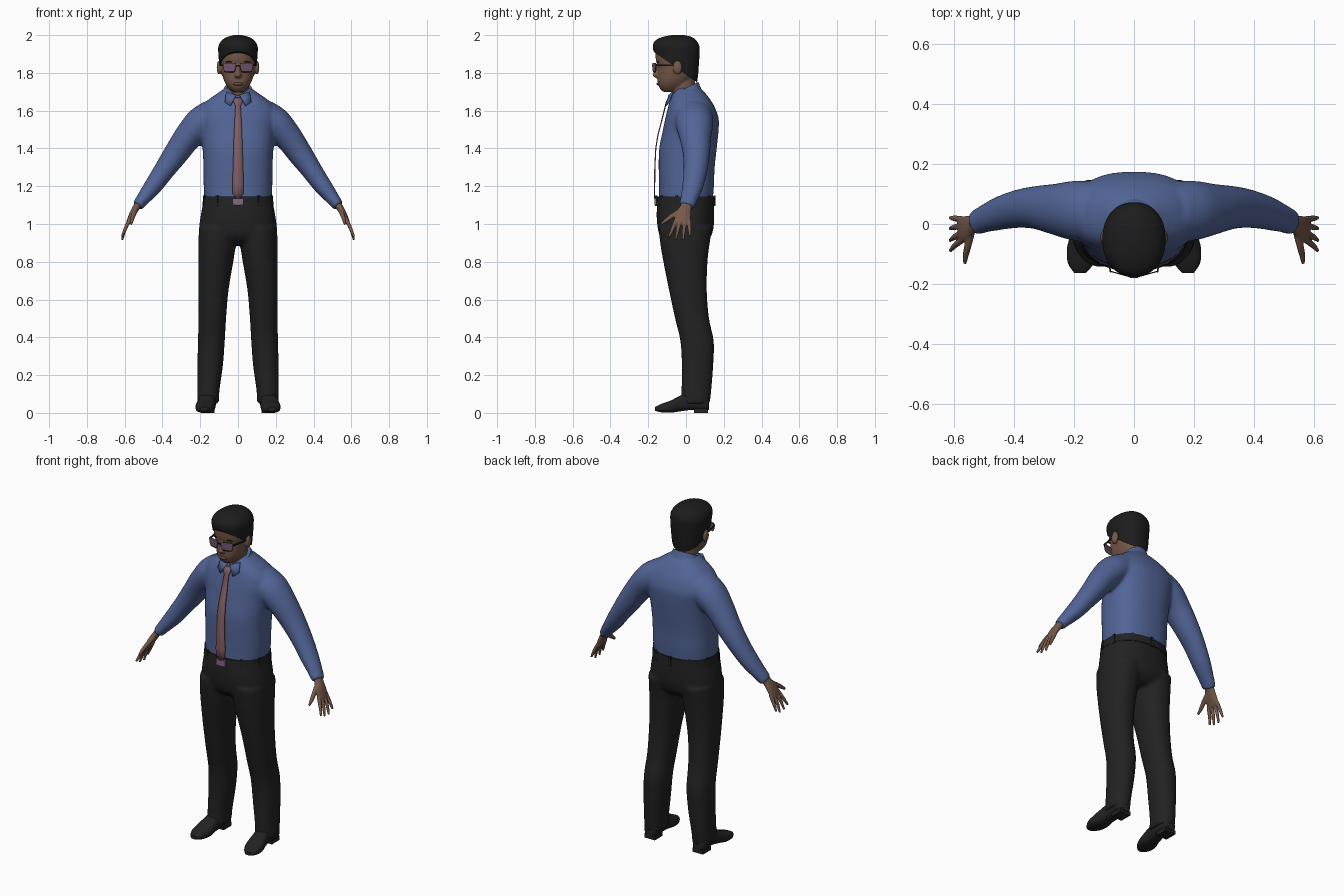
import bpy, bmesh, math
from mathutils import Vector, Matrix

cube = bpy.data.objects.get("Cube")
if cube:
    bpy.data.objects.remove(cube, do_unlink=True)


def material(name, r, g, b):
    m = bpy.data.materials.new(name)
    m.use_nodes = True
    m.diffuse_color = (r, g, b, 1)
    bsdf = next(n for n in m.node_tree.nodes if n.type == "BSDF_PRINCIPLED")
    bsdf.inputs["Base Color"].default_value = (r, g, b, 1)
    return m


BLUE = material("shirt blue", .085, .13, .31)
SKIN = material("brown skin", .18, .10, .066)
LIP = material("lip brown", .14, .065, .05)
BLACK = material("trouser black", .016, .016, .016)
HAIR = material("hair black", .012, .012, .012)
ROSE = material("tie rose", .23, .115, .13)
BUCKLE = material("buckle mauve", .23, .14, .22)
LENS = material("lens mauve", .16, .09, .15)


def catmull(rows, k=4):
    """Smoothly fill in rows of numbers."""
    out, last = [], len(rows) - 1
    for i in range(last):
        p = [rows[max(0, min(last, i + j))] for j in (-1, 0, 1, 2)]
        for s in range(k):
            t = s / k
            out.append(tuple(.5 * (2*b + (c-a)*t + (2*a-5*b+4*c-d)*t*t + (3*b-a-3*c+d)*t**3)
                             for a, b, c, d in zip(*p)))
    return out + [rows[-1]]


def loft(bm, rows, n=32, power=2.0):
    """Capped skin over rings; each row is centre, half axis u, half axis v."""
    rings = []
    for row in catmull(rows):
        c, u, v = Vector(row[:3]), Vector(row[3:6]), Vector(row[6:])
        ring = []
        for i in range(n):
            a = math.tau * (i + .5) / n
            p, q = (math.copysign(abs(w) ** (2 / power), w) for w in (math.cos(a), math.sin(a)))
            ring.append(bm.verts.new(c + u * p + v * q))
        rings.append(ring)
    for a, b in zip(rings, rings[1:]):
        for i in range(n):
            j = (i + 1) % n
            bm.faces.new((a[i], a[j], b[j], b[i]))
    bm.faces.new(rings[0][::-1])
    bm.faces.new(rings[-1])


def level(z, front, back, half, x=0, tilt=0):
    """Horizontal ring, optionally rising toward the back."""
    ry = (back - front) / 2
    return (x, (front + back) / 2, z, half, 0, 0, 0, ry, ry * tilt)


def limb(bm, path, n=16):
    """Tube along points of x, y, z, thickness radius, width radius."""
    pts, rows = [Vector(p[:3]) for p in path], []
    for i, p in enumerate(path):
        t = (pts[min(i + 1, len(pts) - 1)] - pts[max(i - 1, 0)]).normalized()
        axis = Vector((0, 1, 0))
        side = (axis - t * t.y).normalized()
        rows.append((*pts[i], *(side.cross(t) * p[3]), *(side * p[4])))
    loft(bm, rows, n)


def blob(bm, centre, radii):
    bmesh.ops.create_uvsphere(bm, u_segments=20, v_segments=12, radius=1,
                              matrix=Matrix.Translation(centre) @ Matrix.Diagonal((*radii, 1)))


def box(bm, centre, size, turn=0):
    bmesh.ops.create_cube(bm, size=1, matrix=Matrix.Translation(centre)
                          @ Matrix.Rotation(turn, 4, "Z") @ Matrix.Diagonal((*size, 1)))


def finish(bm, name, *mats, voxel=0, relax=0, mirror=False, thick=0):
    bmesh.ops.recalc_face_normals(bm, faces=bm.faces[:])
    me = bpy.data.meshes.new(name)
    bm.to_mesh(me)
    bm.free()
    for m in mats:
        me.materials.append(m)
    me.shade_smooth()
    me.set_sharp_from_angle(angle=math.radians(40))
    ob = bpy.data.objects.new(name, me)
    bpy.context.collection.objects.link(ob)
    if voxel:
        r = ob.modifiers.new("merge", "REMESH")
        r.mode, r.voxel_size, r.use_smooth_shade = "VOXEL", voxel, True
        s = ob.modifiers.new("relax", "SMOOTH")
        s.factor, s.iterations = .5, relax
    if thick:
        s = ob.modifiers.new("thickness", "SOLIDIFY")
        s.thickness, s.offset = thick, 0
    if mirror:
        m = ob.modifiers.new("mirror", "MIRROR")
        m.use_mirror_merge = False
    return ob


# Shirt: torso and sleeves merged
bm = bmesh.new()
loft(bm, [level(*r) for r in (
    (1.10, -.145, .14, .176), (1.2, -.143, .148, .182), (1.3, -.145, .152, .183),
    (1.4, -.142, .163, .188), (1.5, -.122, .173, .198), (1.56, -.11, .173, .21),
    (1.62, -.095, .152, .195), (1.66, -.083, .128, .155), (1.69, -.068, .105, .112),
    (1.72, -.05, .075, .07))], power=2.4)
for s in (-1, 1):
    limb(bm, [(s * x, *r) for x, *r in (
        (.13, .04, 1.575, .088, .10), (.20, .045, 1.53, .087, .10), (.27, .05, 1.455, .074, .084),
        (.33, .055, 1.37, .066, .072), (.39, .05, 1.285, .056, .064), (.45, .035, 1.2, .048, .056),
        (.505, .015, 1.13, .036, .046), (.532, .003, 1.095, .03, .042))], 24)
finish(bm, "shirt", BLUE, voxel=.01, relax=6)

# Collar band and flaps
bm = bmesh.new()
loft(bm, [level(1.665, -.088, .085, .105, tilt=.5), level(1.69, -.082, .075, .088, tilt=.5),
          level(1.717, -.078, .066, .074, tilt=.5)])
finish(bm, "collar", BLUE)
bm = bmesh.new()
bm.faces.new([bm.verts.new(v) for v in (
    (.008, -.09, 1.682), (.062, -.068, 1.70), (.07, -.09, 1.645), (.04, -.108, 1.625))])
finish(bm, "collar_flaps", BLUE, thick=.006, mirror=True)

# Necktie
bm = bmesh.new()
strip = [[bm.verts.new((s * w, y, z)) for s in (-1, 1)] for z, y, w in (
    (1.668, -.09, .017), (1.648, -.104, .024), (1.625, -.109, .014), (1.53, -.133, .019),
    (1.47, -.149, .022), (1.40, -.16, .024), (1.3, -.165, .027), (1.2, -.166, .03),
    (1.16, -.166, .028), (1.135, -.166, .008))]
for a, b in zip(strip, strip[1:]):
    bm.faces.new((a[0], a[1], b[1], b[0]))
finish(bm, "necktie", ROSE, thick=.006)

# Trousers: hips and legs merged
bm = bmesh.new()
loft(bm, [level(*r) for r in (
    (1.14, -.15, .146, .18), (1.05, -.156, .149, .197), (.98, -.15, .146, .206),
    (.93, -.135, .13, .2), (.89, -.09, .09, .16))], power=2.3)
for s in (-1, 1):
    loft(bm, [level(z, f, b, (o - i) / 2, x=s * (i + o) / 2) for z, i, o, f, b in (
        (.98, .005, .206, -.145, .14), (.90, .01, .21, -.137, .126), (.80, .025, .21, -.12, .114),
        (.65, .05, .209, -.09, .11), (.5, .063, .209, -.058, .122), (.38, .07, .212, -.03, .147),
        (.25, .08, .215, -.022, .144), (.12, .098, .216, -.024, .134), (.05, .10, .216, -.03, .126))],
        power=2.2)
finish(bm, "trousers", BLACK, voxel=.01, relax=4)

# Belt, loops and buckle
bm = bmesh.new()
loft(bm, [level(1.10, -.158, .152, .189), level(1.145, -.153, .15, .185)], power=2.3)
for i in range(10):
    a = math.tau * (i + .5) / 10
    box(bm, (.187 * math.cos(a), -.003 + .154 * math.sin(a), 1.122), (.012, .014, .056), a)
finish(bm, "belt", BLACK)
bm = bmesh.new()
box(bm, (0, -.162, 1.118), (.06, .012, .036))
finish(bm, "belt_buckle", BUCKLE)

# Shoes with heel blocks
bm = bmesh.new()
loft(bm, [(x, y, (lo + hi) / 2, r, 0, 0, 0, 0, (hi - lo) / 2) for y, x, r, lo, hi in (
    (.122, .16, .026, .015, .07), (.10, .16, .042, .012, .10), (.03, .16, .044, .015, .11),
    (-.03, .166, .045, .008, .092), (-.08, .172, .052, .001, .066),
    (-.13, .177, .044, .003, .048), (-.163, .18, .02, .01, .032))], 24, 2.8)
box(bm, (.16, .08, .012), (.07, .075, .024))
finish(bm, "shoes", BLACK, mirror=True)

# Hands: palm, fingers and thumb merged
bm = bmesh.new()
limb(bm, [(.515, .01, 1.12, .022, .03), (.54, -.002, 1.085, .019, .032),
          (.56, -.015, 1.05, .017, .043), (.582, -.02, 1.005, .011, .044)])
for base, tip, z in ((-.054, -.09, .933), (-.03, -.055, .918), (-.006, -.015, .914), (.016, .021, .934)):
    limb(bm, [(.574, base, 1.02, .01, .011), (.598, (base + tip) / 2, .972, .0095, .01),
              (.614, tip, z, .006, .006)], 12)
limb(bm, [(.542, -.02, 1.075, .013, .015), (.554, -.07, 1.045, .012, .014),
          (.562, -.105, 1.02, .01, .011), (.565, -.132, 1.0, .006, .007)], 12)
finish(bm, "hands", SKIN, voxel=.004, relax=3, mirror=True)

# Head: skull, neck, nose and ears merged
bm = bmesh.new()
loft(bm, [level(*r) for r in (
    (1.70, -.122, -.03, .028), (1.72, -.14, -.01, .05), (1.75, -.15, .02, .07),
    (1.79, -.15, .045, .084), (1.83, -.15, .055, .091), (1.87, -.16, .06, .095),
    (1.92, -.161, .06, .094), (1.96, -.14, .045, .072), (1.98, -.10, .01, .035))], power=2.15)
loft(bm, [level(1.62, -.07, .06, .062), level(1.70, -.075, .05, .058), level(1.79, -.08, .045, .058)])
loft(bm, [level(*r) for r in (
    (1.845, -.156, -.12, .009), (1.81, -.166, -.12, .013), (1.787, -.177, -.12, .02),
    (1.773, -.16, -.12, .016))], 16)
for s in (-1, 1):
    blob(bm, (s * .099, -.045, 1.828), (.014, .024, .037))
finish(bm, "head", SKIN, voxel=.005, relax=2)

# Lips and eyebrows
bm = bmesh.new()
blob(bm, (0, -.146, 1.742), (.027, .01, .009))
finish(bm, "lips", LIP)
bm = bmesh.new()
blob(bm, (.042, -.147, 1.858), (.023, .006, .004))
finish(bm, "eyebrows", HAIR, mirror=True)

# Hair: cap trimmed along a slanted hairline
bm = bmesh.new()
loft(bm, [level(*r) for r in (
    (1.70, -.09, .05, .07), (1.78, -.13, .063, .09), (1.84, -.155, .068, .099),
    (1.90, -.169, .072, .104), (1.94, -.176, .071, .104), (1.97, -.164, .056, .088),
    (1.99, -.125, .03, .058), (2.0, -.075, -.01, .02))], 40, 2.2)
bmesh.ops.bisect_plane(bm, geom=bm.verts[:] + bm.edges[:] + bm.faces[:], plane_co=(0, -.165, 1.908),
                       plane_no=(0, .16, .225), clear_inner=True)
bmesh.ops.holes_fill(bm, edges=[e for e in bm.edges if e.is_boundary], sides=0)
finish(bm, "hair", HAIR)

# Glasses: rims with inset lenses, then bridge and temples
bm = bmesh.new()
outline = ((.010, 1.842), (.016, 1.85), (.074, 1.85), (.08, 1.842), (.074, 1.812),
           (.066, 1.804), (.024, 1.804), (.016, 1.812))
rim = bm.faces.new([bm.verts.new((x, -.18 + .28 * x, z)) for x, z in outline])
bmesh.ops.inset_individual(bm, faces=[rim], thickness=.007)
for f in bm.faces:
    f.material_index = 1 if len(f.verts) == len(outline) else 0
finish(bm, "glasses", HAIR, LENS, thick=.006, mirror=True)
bm = bmesh.new()
box(bm, (0, -.178, 1.838), (.026, .006, .008))
for s in (-1, 1):
    box(bm, (s * .09, -.1, 1.84), (.005, .125, .009), -s * .19)
finish(bm, "glasses_arms", HAIR)
